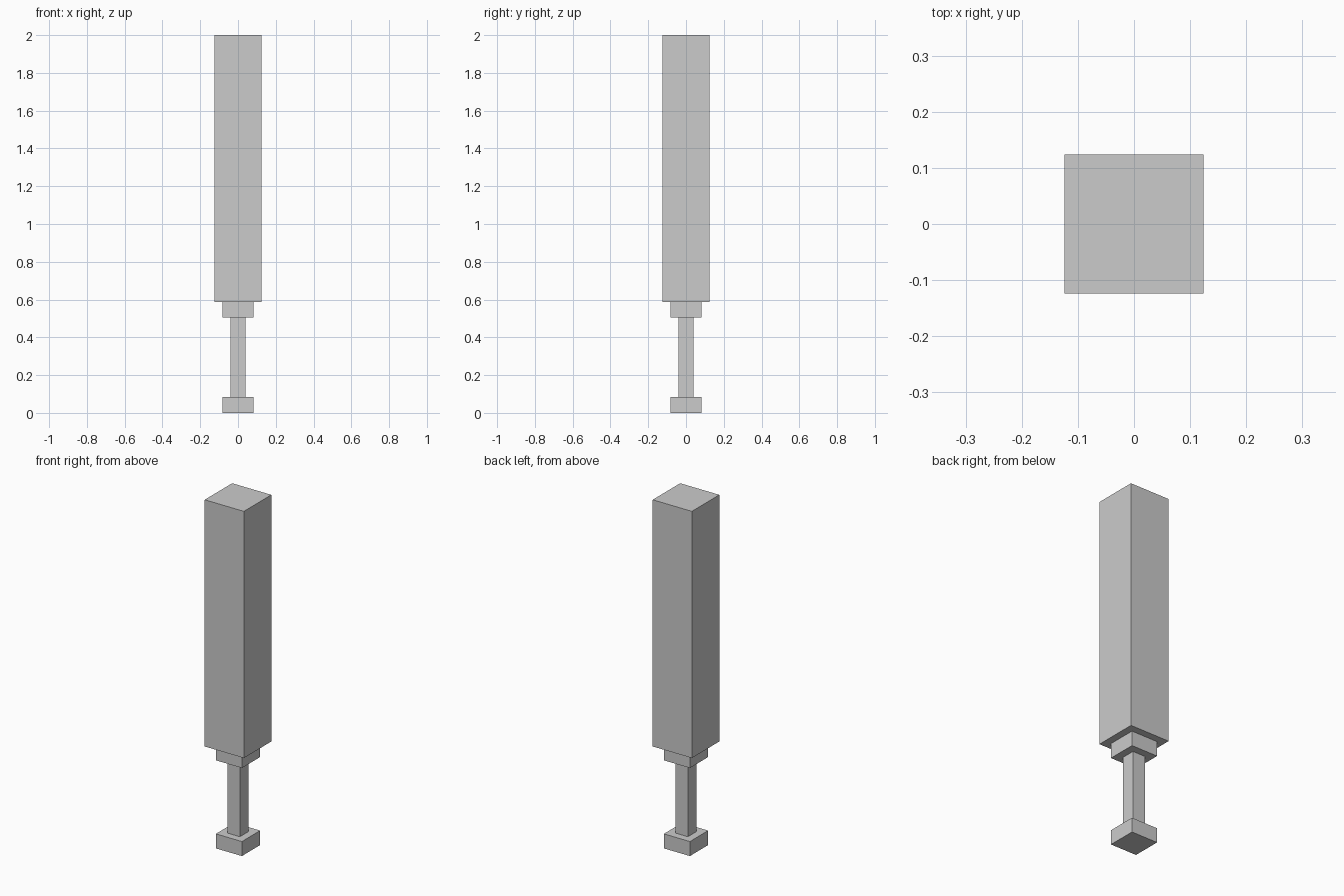
import bpy

if "Cube" in bpy.data.objects:
    bpy.data.objects.remove(bpy.data.objects["Cube"])


def block(name, width, z0, z1):
    """Square block centred on the z axis, from z0 to z1."""
    bpy.ops.mesh.primitive_cube_add(size=1, location=(0, 0, (z0 + z1) / 2))
    ob = bpy.context.object
    ob.name = name
    ob.scale = (width, width, z1 - z0)
    bpy.ops.object.transform_apply(location=False, rotation=False, scale=True)
    return ob


# Handle: end cap, thin grip, collar
block("pommel", 0.165, 0.0, 0.083)
block("grip", 0.08, 0.083, 0.504)
block("collar", 0.165, 0.504, 0.588)

# Long square body on top
block("body", 0.248, 0.588, 2.0)
